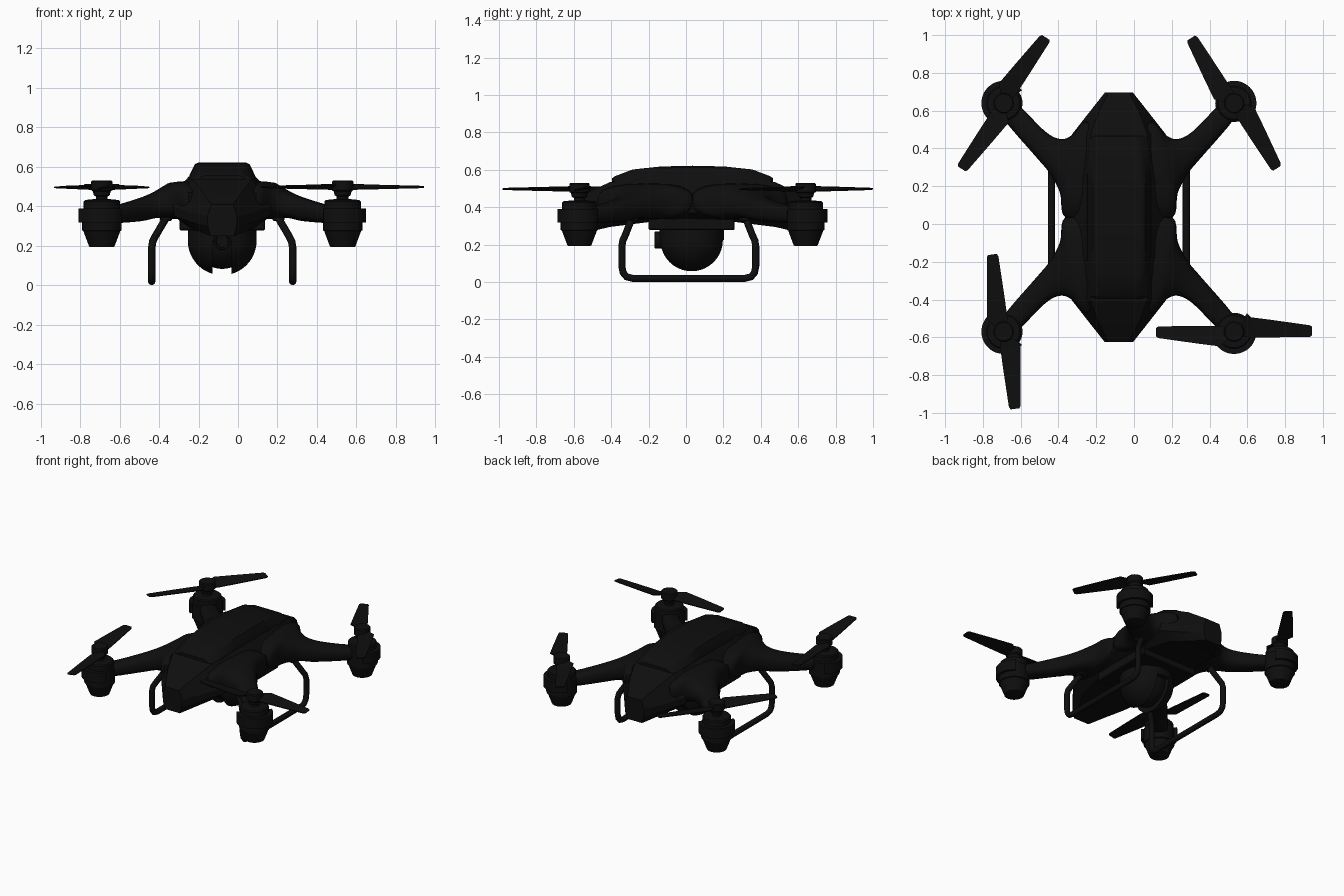
import bpy, bmesh, math
from mathutils import Vector, Matrix

if "Cube" in bpy.data.objects:
    bpy.data.objects.remove(bpy.data.objects["Cube"])

CX, CY = -0.08, 0.035          # middle of the airframe
MX, MY = 0.61, 0.605           # motor offset from the middle


def paint(name, c):
    m = bpy.data.materials.new(name)
    m.diffuse_color = (c, c, c, 1)
    m.use_nodes = True
    m.node_tree.nodes["Principled BSDF"].inputs["Base Color"].default_value = m.diffuse_color
    return m


BLACK = paint("matte black", 0.0045)


def finish(name, bm, angle=32):
    bmesh.ops.recalc_face_normals(bm, faces=bm.faces)
    me = bpy.data.meshes.new(name)
    bm.to_mesh(me)
    bm.free()
    me.materials.append(BLACK)
    me.shade_smooth()
    me.set_sharp_from_angle(angle=math.radians(angle))
    ob = bpy.data.objects.new(name, me)
    bpy.context.collection.objects.link(ob)
    ob.location = (CX, CY, 0)
    return ob


def loft(name, rings, angle=32):
    bm = bmesh.new()
    vs = [[bm.verts.new(p) for p in r] for r in rings]
    n = len(rings[0])
    for a, b in zip(vs, vs[1:]):
        for i in range(n):
            j = (i + 1) % n
            bm.faces.new((a[i], a[j], b[j], b[i]))
    bm.faces.new(vs[0])
    bm.faces.new(vs[-1])
    return finish(name, bm, angle)


def turned(name, profile, x, y, n=32):
    return loft(name, [[(x + r * math.cos(2 * math.pi * i / n), y + r * math.sin(2 * math.pi * i / n), z)
                        for i in range(n)] for r, z in profile])


def box(name, centre, size):
    bm = bmesh.new()
    bmesh.ops.create_cube(bm, size=1, matrix=Matrix.Translation(centre) @ Matrix.Diagonal((*size, 1)))
    bmesh.ops.bevel(bm, geom=bm.edges[:], offset=0.006, segments=1, affect='EDGES')
    return finish(name, bm)


def spline(rows, steps=5):
    """Catmull-Rom resampling of rows of numbers."""
    out = []
    for k in range(len(rows) - 1):
        p = [rows[max(0, min(len(rows) - 1, k + d))] for d in (-1, 0, 1, 2)]
        for s in range(steps):
            t = s / steps
            out.append([0.5 * (2 * b + (c - a) * t + (2 * a - 5 * b + 4 * c - d) * t * t
                               + (3 * b - a - 3 * c + d) * t ** 3) for a, b, c, d in zip(*p)])
    return out + [list(rows[-1])]


def both_ends(stations):
    return [(-s[0], *s[1:]) for s in stations[:0:-1]] + list(stations)


def full(y, half):
    """Closed section from right-half points, top to bottom."""
    return [(x, y, z) for x, z in half] + [(-x, y, z) for x, z in reversed(half)]


# Hull: y, top half width, top z, side half width, side z, bottom half width, bottom z
hull = both_ends([(0, .17, .55, .285, .42, .20, .33), (.2, .17, .55, .283, .42, .20, .325),
                  (.44, .15, .535, .248, .40, .17, .295), (.55, .11, .485, .162, .37, .11, .27),
                  (.66, .055, .41, .075, .35, .06, .25)])
loft("hull", [full(y, [(wt, zt), (w, zs), (w * .97, zs - .05), (wb, zb)])
              for y, wt, zt, w, zs, wb, zb in hull], 20)

# Canopy: y, top half width, top z, base half width, base z
canopy = both_ends([(0, .12, .622, .17, .53), (.17, .12, .618, .17, .53),
                    (.32, .115, .602, .168, .53), (.415, .10, .566, .155, .53), (.43, .09, .555, .145, .51)])
loft("canopy", [full(y, [(wt, zt), (wt + .018, zt - .008), (wb - .004, zb + (zt - zb) * .3), (wb, zb)])
                for y, wt, zt, wb, zb in canopy], 20)

# Arms: nose-side edge, waist-side edge, top z, bottom z
sections = spline([(.56, .62, .63, .55, .405, .32), (.507, .573, .57, .47, .405, .315),
                   (.39, .455, .43, .31, .445, .325), (.312, .415, .364, .23, .475, .34),
                   (.25, .435, .312, .13, .508, .34), (.17, .51, .284, .0, .525, .335),
                   (.06, .42, .12, .0, .53, .335)])


def arm_ring(sec, sx, sy, n=20):
    ax, ay, bx, by, zt, zb = sec
    ring = []
    for i in range(n):
        a = 2 * math.pi * i / n
        c, s = math.cos(a), math.sin(a)
        u = .5 + .5 * math.copysign(abs(c) ** .75, c)
        v = .5 + .5 * math.copysign(abs(s) ** .75, s)
        ring.append((sx * (ax + (bx - ax) * u), sy * (ay + (by - ay) * u), zb + (zt - zb) * v))
    return ring


def blade_ring(u, w0, w1, tilt, ang, x, y):
    pts = []
    for w, z in ((w0, -tilt - .003), (w1, tilt - .003), (w1, tilt + .003), (w0, -tilt + .003)):
        pts.append((x + u * math.cos(ang) - w * math.sin(ang), y + u * math.sin(ang) + w * math.cos(ang), .498 + z))
    return pts


blade_angle = {(-1, 1): 57, (1, 1): 123, (-1, -1): 98, (1, -1): 0}
for (sx, sy), deg in blade_angle.items():
    tag = ("back" if sy > 0 else "front") + ("_right" if sx > 0 else "_left")
    x, y = sx * MX, sy * MY
    loft(tag + "_arm", [arm_ring(s, sx, sy) for s in sections])
    # Motor pod
    turned(tag + "_motor_pod", [(.058, .193), (.064, .196), (.09, .265), (.093, .275), (.1, .278), (.1, .385),
                                (.092, .39), (.092, .425), (.085, .432), (.045, .436)], x, y)
    # Collar wrapped round the outward side of the pod
    out = math.atan2(sy, sx)
    rings = []
    for i in range(25):
        a = out + math.radians(-100 + 200 * i / 24)
        rings.append([(x + r * math.cos(a), y + r * math.sin(a), z)
                      for r, z in ((.085, .318), (.118, .318), (.118, .39), (.085, .39))])
    loft(tag + "_motor_collar", rings)
    # Shaft and hub
    turned(tag + "_propeller_hub", [(.03, .42), (.03, .45), (.04, .455), (.045, .475), (.054, .482),
                                    (.054, .525), (.048, .531), (.02, .531)], x, y, 24)
    # Two twisted blades
    for k in range(2):
        a = math.radians(deg + 180 * k)
        loft(f"{tag}_propeller_blade_{k + 1}",
             [blade_ring(u, w0, w1, t, a, x, y) for u, w0, w1, t in
              ((.02, -.025, .03, .012), (.075, -.03, .078, .011), (.2, -.03, .062, .008),
               (.40, -.028, .034, .003), (.413, -.02, .026, .002))])

# Landing legs: bent tube loops with mounts
for sx in (-1, 1):
    side = "right" if sx > 0 else "left"
    half = [(.27, .295, .365), (.338, .34, .25), (.352, .353, .222), (.357, .358, .19), (.357, .358, .085),
            (.357, .351, .05), (.357, .333, .028), (.357, .30, .02)]
    path = [Vector((sx * px, py - .02, pz)) for px, py, pz in half]
    path += [Vector((sx * px, -py - .02, pz)) for px, py, pz in reversed(half)]
    rings = []
    for i, p in enumerate(path):
        t = (path[min(i + 1, len(path) - 1)] - path[max(i - 1, 0)]).normalized()
        a = t.cross(Vector((sx, 0, 0))).normalized()
        b = t.cross(a)
        rings.append([p + .019 * (math.cos(q * math.pi / 6) * a + math.sin(q * math.pi / 6) * b) for q in range(12)])
    loft(side + "_landing_leg", rings, 50)
    for sy in (-1, 1):
        box(f"{side}_leg_mount_{'back' if sy > 0 else 'front'}", (sx * .285, sy * .295 - .02, .345), (.06, .06, .04))

# Gimbal plate under the hull
box("gimbal_plate", (0, -.005, .313), (.435, .46, .07))
turned("gimbal_collar", [(.173, .225), (.173, .30)], 0, -.005, 40)


def ball(name, r, cut=None):
    bm = bmesh.new()
    bmesh.ops.create_uvsphere(bm, u_segments=40, v_segments=24, radius=r,
                              matrix=Matrix.Translation((0, -.005, .225)) @ Matrix.Rotation(math.pi / 2, 4, 'Y'))
    if cut:
        res = bmesh.ops.bisect_plane(bm, geom=bm.verts[:] + bm.edges[:] + bm.faces[:],
                                     plane_co=(cut, 0, 0), plane_no=(-cut, 0, 0), clear_outer=True)
        bmesh.ops.contextual_create(bm, geom=[e for e in res['geom_cut'] if isinstance(e, bmesh.types.BMEdge)])
    return finish(name, bm)


# Camera ball: two side shells, inner ball and lens
ball("camera_shell_left", .174, -.048)
ball("camera_shell_right", .174, .048)
ball("camera_core", .142)
rings = [[(r * math.cos(i * math.pi / 16), yy, .225 + r * math.sin(i * math.pi / 16)) for i in range(32)]
         for r, yy in ((.046, -.05), (.046, -.20), (.042, -.204), (.034, -.204), (.03, -.19), (.004, -.186))]
loft("camera_lens", rings)
